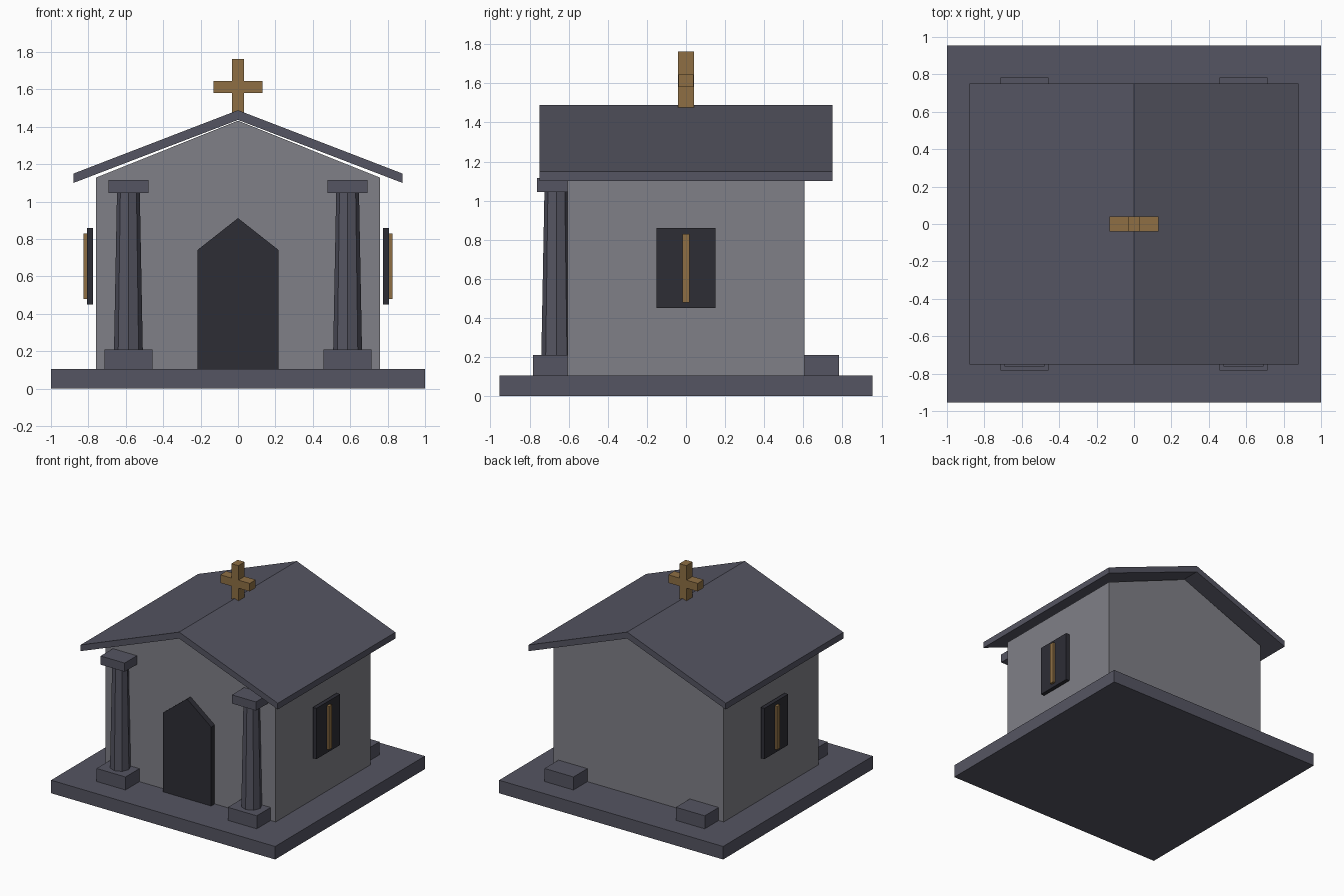
import bpy
import bmesh
import math

if "Cube" in bpy.data.objects:
    bpy.data.objects.remove(bpy.data.objects["Cube"])


def material(name, rgb):
    """Make a flat material from an sRGB colour."""
    linear = [((c / 255 + 0.055) / 1.055) ** 2.4 for c in rgb] + [1]
    mat = bpy.data.materials.new(name)
    mat.use_nodes = True
    mat.diffuse_color = linear
    mat.node_tree.nodes["Principled BSDF"].inputs["Base Color"].default_value = linear
    return mat


slate = material("slate", (85, 85, 98))
stone = material("wall stone", (128, 128, 135))
dark = material("dark opening", (45, 45, 53))
wood = material("golden wood", (142, 111, 68))


def finish(name, bm, mat):
    bmesh.ops.recalc_face_normals(bm, faces=bm.faces)
    mesh = bpy.data.meshes.new(name)
    bm.to_mesh(mesh)
    bm.free()
    mesh.materials.append(mat)
    obj = bpy.data.objects.new(name, mesh)
    bpy.context.collection.objects.link(obj)
    return obj


def box(name, x, y, z, mat):
    """Box from its (min, max) range on each axis."""
    bm = bmesh.new()
    bmesh.ops.create_cube(bm, size=1)
    for v in bm.verts:
        v.co = [r[0] if c < 0 else r[1] for c, r in zip(v.co, (x, y, z))]
    return finish(name, bm, mat)


def prism(name, profile, y0, y1, mat):
    """Extrude an x-z profile along y."""
    bm = bmesh.new()
    face = bm.faces.new([bm.verts.new((x, y0, z)) for x, z in profile])
    new = bmesh.ops.extrude_face_region(bm, geom=[face])["geom"]
    moved = [g for g in new if isinstance(g, bmesh.types.BMVert)]
    bmesh.ops.translate(bm, verts=moved, vec=(0, y1 - y0, 0))
    return finish(name, bm, mat)


def gable(name, half, bottom, eave, apex, y0, y1, mat):
    outline = [(-half, bottom), (half, bottom), (half, eave), (0, apex), (-half, eave)]
    return prism(name, outline, y0, y1, mat)


# Plinth, walls, doorway and roof
FLOOR = 0.105
box("plinth", (-1, 1), (-0.955, 0.955), (0, FLOOR), slate)
gable("walls", 0.76, FLOOR, 1.128, 1.433, -0.605, 0.605, stone)
gable("door", 0.216, FLOOR, 0.742, 0.912, -0.65, -0.59, dark)
prism("roof", [(-0.88, 1.10), (0, 1.437), (0.88, 1.10),
               (0.88, 1.15), (0, 1.489), (-0.88, 1.15)], -0.75, 0.75, slate)

# Roof cross
box("cross_upright", (-0.031, 0.031), (-0.04, 0.04), (1.47, 1.762), wood)
box("cross_bar", (-0.131, 0.131), (-0.039, 0.039), (1.58, 1.645), wood)


def span(centre, half):
    return (centre - half, centre + half)


# Pedestals at every corner, columns on the front, windows on both sides
for side, sx in (("left", 1), ("right", -1)):
    cx = 0.586 * sx
    for end, sy in (("front", -1), ("back", 1)):
        box(f"{end}_{side}_pedestal", span(cx, 0.129), span(0.663 * sy, 0.119),
            (FLOOR, 0.21), slate)

    bm = bmesh.new()
    bmesh.ops.create_cone(bm, cap_ends=True, segments=8, radius1=0.077,
                          radius2=0.061, depth=0.84)
    column = finish(f"{side}_column", bm, slate)
    column.location = (cx, -0.663, 0.628)
    box(f"{side}_capital", span(cx, 0.107), span(-0.663, 0.098), (1.045, 1.115), slate)

    box(f"{side}_window", span(0.79 * sx, 0.016), (-0.151, 0.151), (0.45, 0.86), dark)
    box(f"{side}_window_bar", span(0.81 * sx, 0.016), (-0.019, 0.019), (0.48, 0.83), wood)
